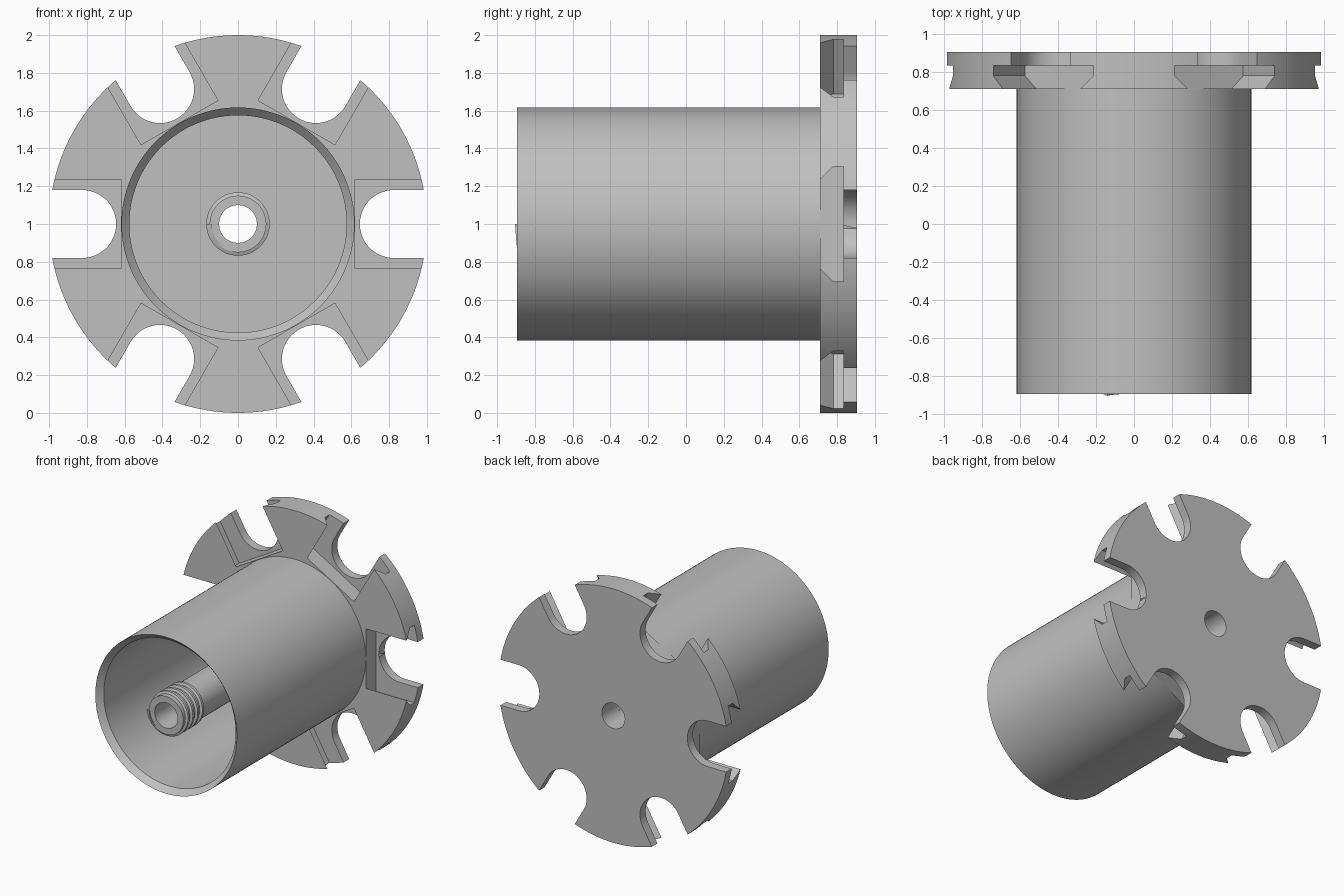
import bpy, bmesh
from math import sin, cos, pi, radians

cube = bpy.data.objects.get("Cube")
if cube:
    bpy.data.objects.remove(cube, do_unlink=True)

grey = bpy.data.materials.new("plain grey")
grey.use_nodes = True
grey.diffuse_color = (0.53, 0.53, 0.53, 1)
grey.node_tree.nodes["Principled BSDF"].inputs["Base Color"].default_value = (0.53, 0.53, 0.53, 1)

CENTRE_Z = 1.0
SLOTS = 6
FRONT, FLANGE_FRONT, BACK = -0.895, 0.71, 0.905
BORE = 0.10


def finish(name, bm):
    bmesh.ops.recalc_face_normals(bm, faces=bm.faces[:])
    mesh = bpy.data.meshes.new(name)
    bm.to_mesh(mesh)
    bm.free()
    mesh.materials.append(grey)
    obj = bpy.data.objects.new(name, mesh)
    obj.location.z = CENTRE_Z
    bpy.context.collection.objects.link(obj)
    return obj


def activate(obj):
    bpy.ops.object.select_all(action='DESELECT')
    obj.select_set(True)
    bpy.context.view_layer.objects.active = obj


def smooth(obj):
    activate(obj)
    bpy.ops.object.shade_smooth_by_angle(angle=radians(30))


def bridge(bm, a, b, closed=True):
    n = len(a)
    for i in range(n if closed else n - 1):
        j = (i + 1) % n
        bm.faces.new((a[i], a[j], b[j], b[i]))


def lathe(name, profile, segments=128, closed=True):
    """Turn a (radius, y) profile around the y axis."""
    bm = bmesh.new()
    rings = []
    for s in range(segments):
        t = 2 * pi * s / segments
        rings.append([bm.verts.new((r * cos(t), y, r * sin(t))) for r, y in profile])
    for s in range(segments):
        bridge(bm, rings[s], rings[(s + 1) % segments], closed)
    return finish(name, bm)


def radial_cutter(name, sections):
    """Loft (y, outline) sections, repeated around the axis."""
    bm = bmesh.new()
    for k in range(SLOTS):
        c, s = cos(2 * pi * k / SLOTS), sin(2 * pi * k / SLOTS)
        loops = [[bm.verts.new((x * c - z * s, y, x * s + z * c)) for x, z in outline]
                 for y, outline in sections]
        for a, b in zip(loops, loops[1:]):
            bridge(bm, a, b)
        bm.faces.new(loops[0])
        bm.faces.new(loops[-1])
    obj = finish(name, bm)
    obj.hide_render = True
    return obj


def cut(target, cutter):
    mod = target.modifiers.new("cut", 'BOOLEAN')
    mod.operation = 'DIFFERENCE'
    mod.solver = 'EXACT'
    mod.object = cutter
    activate(target)
    bpy.ops.object.modifier_apply(modifier=mod.name)
    bpy.data.objects.remove(cutter, do_unlink=True)


# Flange disc with a central bore
flange = lathe("flange", [(BORE, FLANGE_FRONT), (1, FLANGE_FRONT), (1, BACK), (BORE, BACK)], 144)

# Round-ended slots right through the rim
slot_r, slot_x = 0.18, 0.825
slot = [(1.2, slot_r)]
slot += [(slot_x + slot_r * cos(t), slot_r * sin(t))
         for t in (pi / 2 + pi * i / 24 for i in range(25))]
slot += [(1.2, -slot_r)]
cut(flange, radial_cutter("slot_cutter", [(0.6, slot), (1.0, slot)]))


# Undercut pockets behind the front face, widening with depth
def pocket(half):
    return [(0.62, -half), (1.2, -half), (1.2, half), (0.62, half)]


cut(flange, radial_cutter("pocket_cutter", [
    (0.69, pocket(0.215)), (0.78, pocket(0.305)), (0.835, pocket(0.305))]))
smooth(flange)

# Hollow barrel with a chamfered mouth
smooth(lathe("barrel", [(0.617, FLANGE_FRONT), (0.617, FRONT), (0.575, FRONT + 0.045),
                        (0.575, FLANGE_FRONT)], closed=False))

# Central tube, open through the flange bore
smooth(lathe("centre_tube", [(0.15, FLANGE_FRONT), (0.15, FRONT), (BORE, FRONT),
                             (BORE, FLANGE_FRONT)], 64, closed=False))

# Helical thread on the front end of the tube
bm = bmesh.new()
turns, steps, pitch = 4, 48, 0.06
section = [(0.14, -0.022), (0.168, -0.010), (0.168, 0.010), (0.14, 0.022)]
rings = []
for i in range(turns * steps + 1):
    t = pi + 2 * pi * i / steps
    y0 = FRONT + 0.012 + pitch * i / steps
    rings.append([bm.verts.new((r * cos(t), y0 + dy, r * sin(t))) for r, dy in section])
for a, b in zip(rings, rings[1:]):
    bridge(bm, a, b)
bm.faces.new(rings[0])
bm.faces.new(rings[-1])
smooth(finish("tube_thread", bm))
